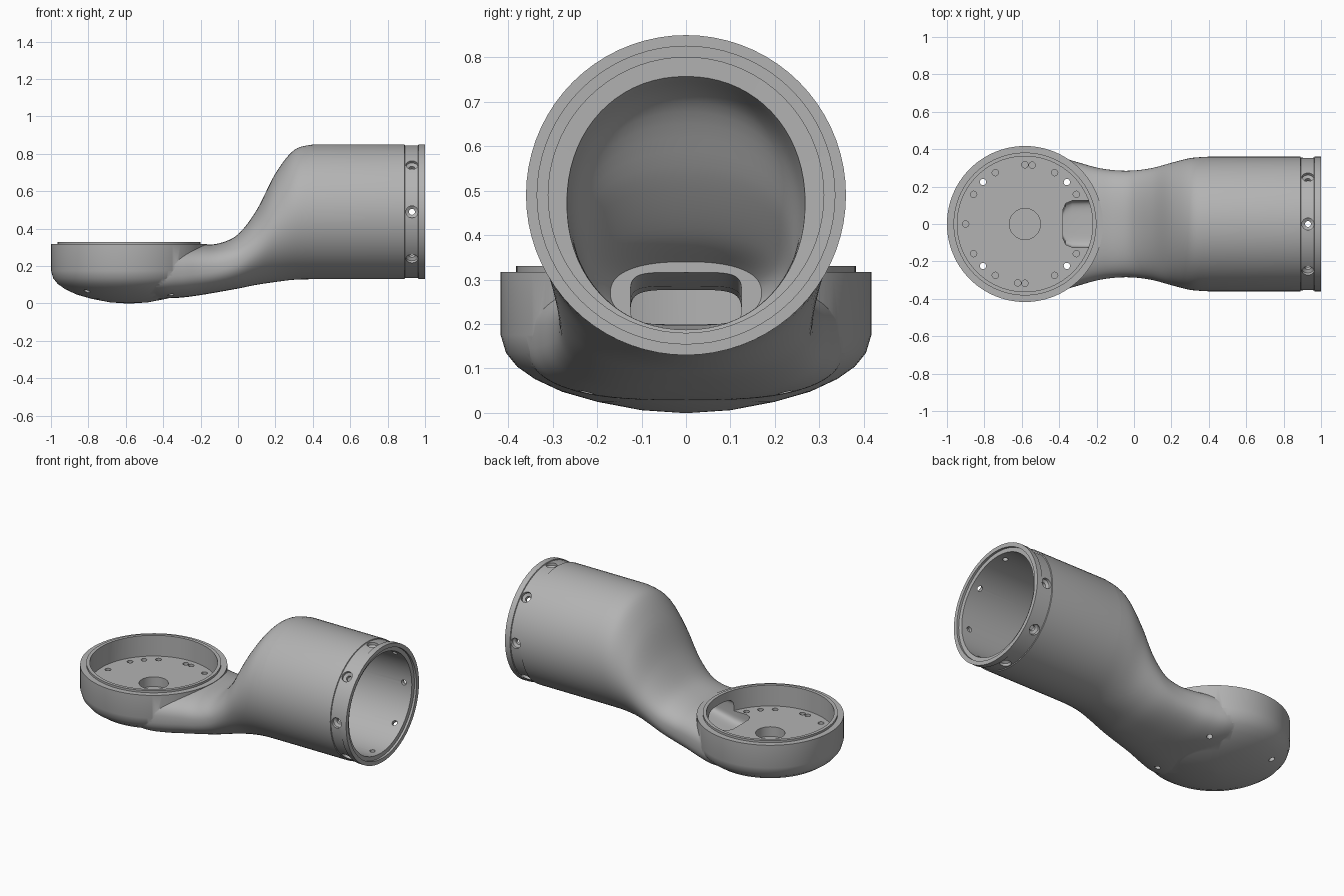
import bpy, bmesh, math
from mathutils import Matrix, Vector

if "Cube" in bpy.data.objects:
    bpy.data.objects.remove(bpy.data.objects["Cube"], do_unlink=True)

metal = bpy.data.materials.new("grey_metal")
metal.use_nodes = True
GREY = (0.45, 0.45, 0.45, 1)
metal.diffuse_color = GREY
metal.node_tree.nodes["Principled BSDF"].inputs["Base Color"].default_value = GREY

DISH_X, TUBE_Z = -0.583, 0.49


def add_loft(bm, rings, matrix=Matrix()):
    """Skin a closed solid through rings of equal point count."""
    loops = [[bm.verts.new(matrix @ Vector(p)) for p in ring] for ring in rings]
    n = len(loops[0])
    for a, b in zip(loops, loops[1:]):
        for i in range(n):
            j = (i + 1) % n
            bm.faces.new((a[i], a[j], b[j], b[i]))
    bm.faces.new(loops[0][::-1])
    bm.faces.new(loops[-1])


def turned(profile, n):
    """Rings of (radius, height) about local z."""
    angles = [math.tau * i / n for i in range(n)]
    return [[(r * math.cos(a), r * math.sin(a), z) for a in angles] for r, z in profile]


def section(x, half, low, high, power, n=72):
    """Superellipse cross-section across x."""
    def bend(v):
        return math.copysign(abs(v) ** (2 / power), v)
    mid, tall = (low + high) / 2, (high - low) / 2
    angles = [math.tau * i / n for i in range(n)]
    return [(x, half * bend(math.cos(a)), mid + tall * bend(math.sin(a))) for a in angles]


def round_section(x, r):
    return section(x, r, TUBE_Z - r, TUBE_Z + r, 2)


def smooth_rows(rows, steps=6):
    """Spline through the key rows."""
    keys = [Vector(r) for r in rows]
    pts = [keys[0]] + keys + [keys[-1]]
    out = []
    for a, b, c, d in zip(pts, pts[1:], pts[2:], pts[3:]):
        for s in range(steps):
            t = s / steps
            out.append(b + (c - a) * t / 2 + (2 * a - 5 * b + 4 * c - d) * t * t / 2
                       + (3 * b - a - 3 * c + d) * t ** 3 / 2)
    return out + [keys[-1]]


def make(name, solids):
    bm = bmesh.new()
    for rings, matrix in solids:
        add_loft(bm, rings, matrix)
    bmesh.ops.recalc_face_normals(bm, faces=bm.faces)
    mesh = bpy.data.meshes.new(name)
    bm.to_mesh(mesh)
    bm.free()
    mesh.materials.append(metal)
    obj = bpy.data.objects.new(name, mesh)
    bpy.context.collection.objects.link(obj)
    return obj


def combine(target, tool, operation):
    mod = target.modifiers.new(tool.name, 'BOOLEAN')
    mod.object, mod.operation, mod.solver = tool, operation, 'EXACT'
    bpy.context.view_layer.objects.active = target
    bpy.ops.object.modifier_apply(modifier=mod.name)
    bpy.data.objects.remove(tool, do_unlink=True)


at_dish = Matrix.Translation((DISH_X, 0, 0))

# Dish with a domed underside and raised inner lip
body = make("arm_link", [(turned([
    (0.01, 0), (0.1, 0.006), (0.2, 0.025), (0.28, 0.048), (0.34, 0.076), (0.38, 0.104),
    (0.405, 0.135), (0.417, 0.175), (0.417, 0.317), (0.382, 0.317), (0.382, 0.33),
    (0.01, 0.33)], 96), at_dish)])

# Swept neck running into the round tube and its grooved collar
neck_rows = smooth_rows([
    (-0.5, 0.36, 0.035, 0.305, 2.8), (-0.4, 0.357, 0.028, 0.31, 2.8),
    (-0.3, 0.33, 0.032, 0.312, 2.7), (-0.2, 0.302, 0.045, 0.314, 2.6),
    (-0.1, 0.287, 0.062, 0.322, 2.5), (0, 0.286, 0.08, 0.37, 2.3),
    (0.1, 0.3, 0.1, 0.5, 2.1), (0.2, 0.327, 0.115, 0.695, 2),
    (0.3, 0.352, 0.127, 0.82, 2), (0.4, 0.36, 0.13, 0.85, 2)])
collar = [(0.89, 0.36), (0.892, 0.355), (0.963, 0.355), (0.965, 0.36), (1, 0.36)]
neck = make("neck_and_tube", [([section(*r) for r in neck_rows]
                               + [round_section(*c) for c in collar], Matrix())])
combine(body, neck, 'UNION')

# Dish cavity with the central recess
combine(body, make("dish_cavity", [(turned([
    (0.083, 0.14), (0.083, 0.2), (0.362, 0.2), (0.362, 0.4)], 96), at_dish)]), 'DIFFERENCE')

# Tube bore, closing down behind the neck
hollow = smooth_rows([
    (0.02, 0.17, 0.2, 0.34, 2.4), (0.1, 0.22, 0.19, 0.4, 2.4),
    (0.2, 0.24, 0.187, 0.53, 2.3), (0.3, 0.258, 0.187, 0.7, 2.1),
    (0.42, 0.268, 0.187, 0.757, 2.1)])
bore = [(0.421, 0.31), (0.985, 0.31), (0.986, 0.335), (1.05, 0.335)]
combine(body, make("tube_bore", [([section(*r) for r in hollow]
                                  + [round_section(*b) for b in bore], Matrix())]), 'DIFFERENCE')

# Cable passage from dish floor to tube
passage = [(-0.38, 0.075, 0.12, 0.27, 5), (-0.365, 0.11, 0.12, 0.27, 5),
           (-0.33, 0.125, 0.12, 0.27, 5), (-0.25, 0.125, 0.13, 0.275, 5),
           (-0.1, 0.125, 0.165, 0.285, 5), (0.1, 0.125, 0.212, 0.337, 5)]
combine(body, make("cable_passage", [([section(*r) for r in passage], Matrix())]), 'DIFFERENCE')

# Pin holes around the dish floor; the diagonal ones go right through
holes = []
for angle in (30, 45, 60, 83, 90, 120, 135, 150, 180, 210, 225, 240, 263, 270, 300, 315, 330):
    through = angle % 90 == 45
    a = math.radians(angle)
    spot = Matrix.Translation((DISH_X + 0.317 * math.cos(a), 0.317 * math.sin(a), 0))
    holes.append((turned([(0.017, -0.1 if through else 0.15), (0.017, 0.25)], 20), spot))
combine(body, make("pin_holes", holes), 'DIFFERENCE')

# Countersunk screw holes around the collar
screws = []
for k in range(8):
    spot = Matrix.Translation((0.93, 0, TUBE_Z)) @ Matrix.Rotation(k * math.pi / 4, 4, 'X')
    screws.append((turned([(0.016, 0.28), (0.016, 0.328), (0.032, 0.338), (0.032, 0.4)], 24), spot))
combine(body, make("screw_holes", screws), 'DIFFERENCE')

# Smooth shading with sharp machined edges
bpy.ops.object.select_all(action='DESELECT')
body.select_set(True)
bpy.context.view_layer.objects.active = body
bpy.ops.object.shade_smooth_by_angle(angle=math.radians(30))
